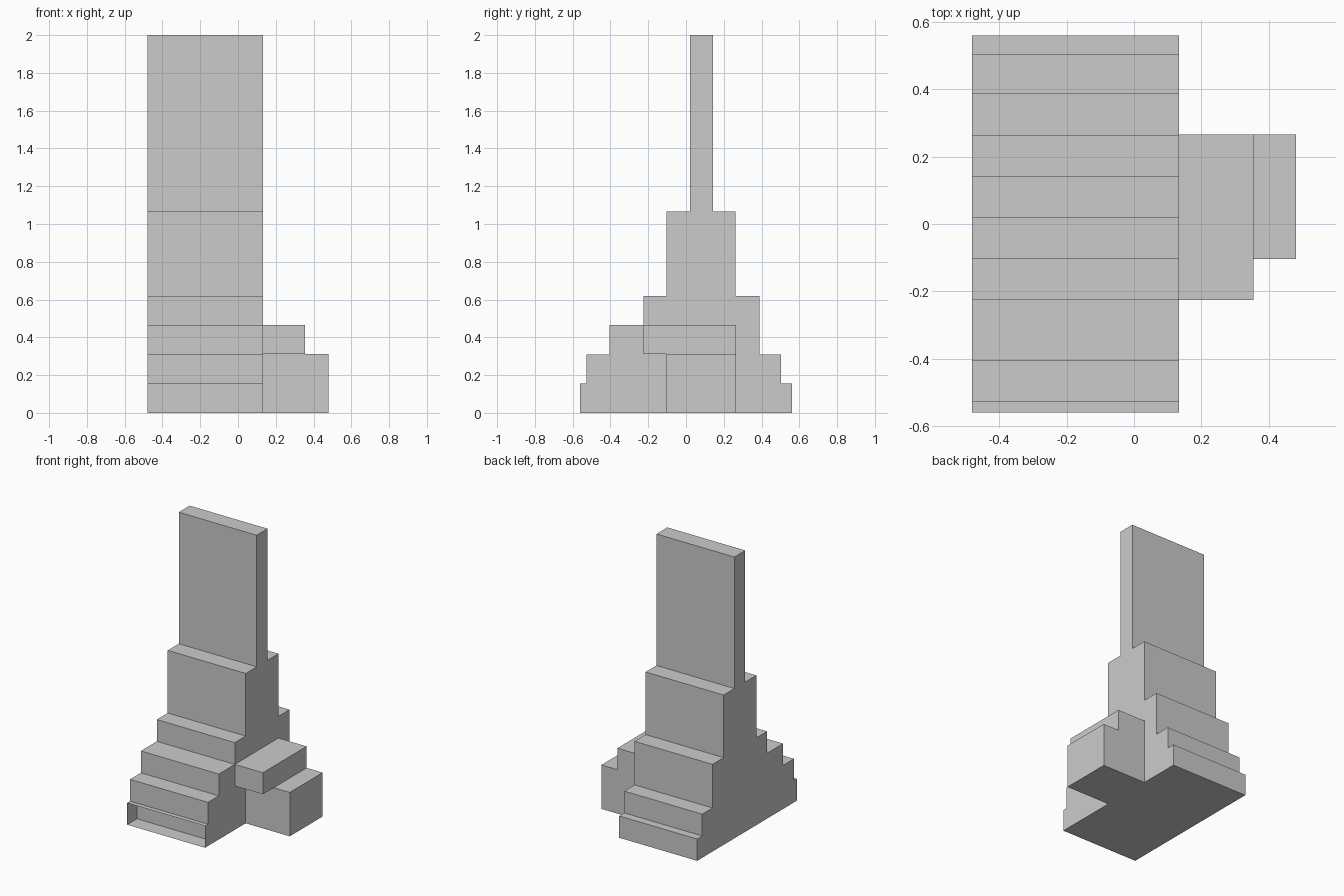
import bpy, bmesh

if "Cube" in bpy.data.objects:
    bpy.data.objects.remove(bpy.data.objects["Cube"])

X0, X1 = -0.48, 0.133        # width of the tower

def new_object(name, bm):
    mesh = bpy.data.meshes.new(name)
    bm.to_mesh(mesh)
    bm.free()
    obj = bpy.data.objects.new(name, mesh)
    bpy.context.collection.objects.link(obj)
    return obj

def box(name, lo, hi):
    bm = bmesh.new()
    bmesh.ops.create_cube(bm, size=1)
    for v in bm.verts:
        v.co = [l + (c + 0.5) * (h - l) for c, l, h in zip(v.co, lo, hi)]
    return new_object(name, bm)

def steps(levels):
    """Turn (y, top z) pairs into a staircase outline, bottom to top."""
    points, z = [], 0
    for y, top in levels:
        points += [(y, z), (y, top)]
        z = top
    return points

# Stepped tower: one outline extruded along x
front = steps([(-0.56, 0.155), (-0.527, 0.31), (-0.405, 0.465),
               (-0.226, 0.62), (-0.104, 1.065), (0.02, 2.0)])
back = steps([(0.56, 0.155), (0.503, 0.31), (0.388, 0.62),
              (0.263, 1.065), (0.142, 2.0)])
bm = bmesh.new()
face = bm.faces.new([bm.verts.new((X0, y, z)) for y, z in front + back[::-1]])
out = bmesh.ops.extrude_face_region(bm, geom=[face], use_keep_orig=True)
for v in out["geom"]:
    if isinstance(v, bmesh.types.BMVert):
        v.co.x = X1
bmesh.ops.recalc_face_normals(bm, faces=bm.faces)

# Open the lowest front step
opening = [f for f in bm.faces if f.calc_center_median().y < -0.555]
bmesh.ops.delete(bm, geom=opening, context='FACES_ONLY')
new_object("stepped_tower", bm)

# Wall at the back of the open step
bm = bmesh.new()
bm.faces.new([bm.verts.new((x, -0.45, z)) for x, z in
              ((X0, 0), (X1, 0), (X1, 0.155), (X0, 0.155))])
new_object("recess_back_wall", bm)

# Side blocks
box("side_base_block", (X1, -0.104, 0), (0.48, 0.265, 0.312))
box("side_upper_block", (X1, -0.226, 0.312), (0.354, 0.265, 0.465))
